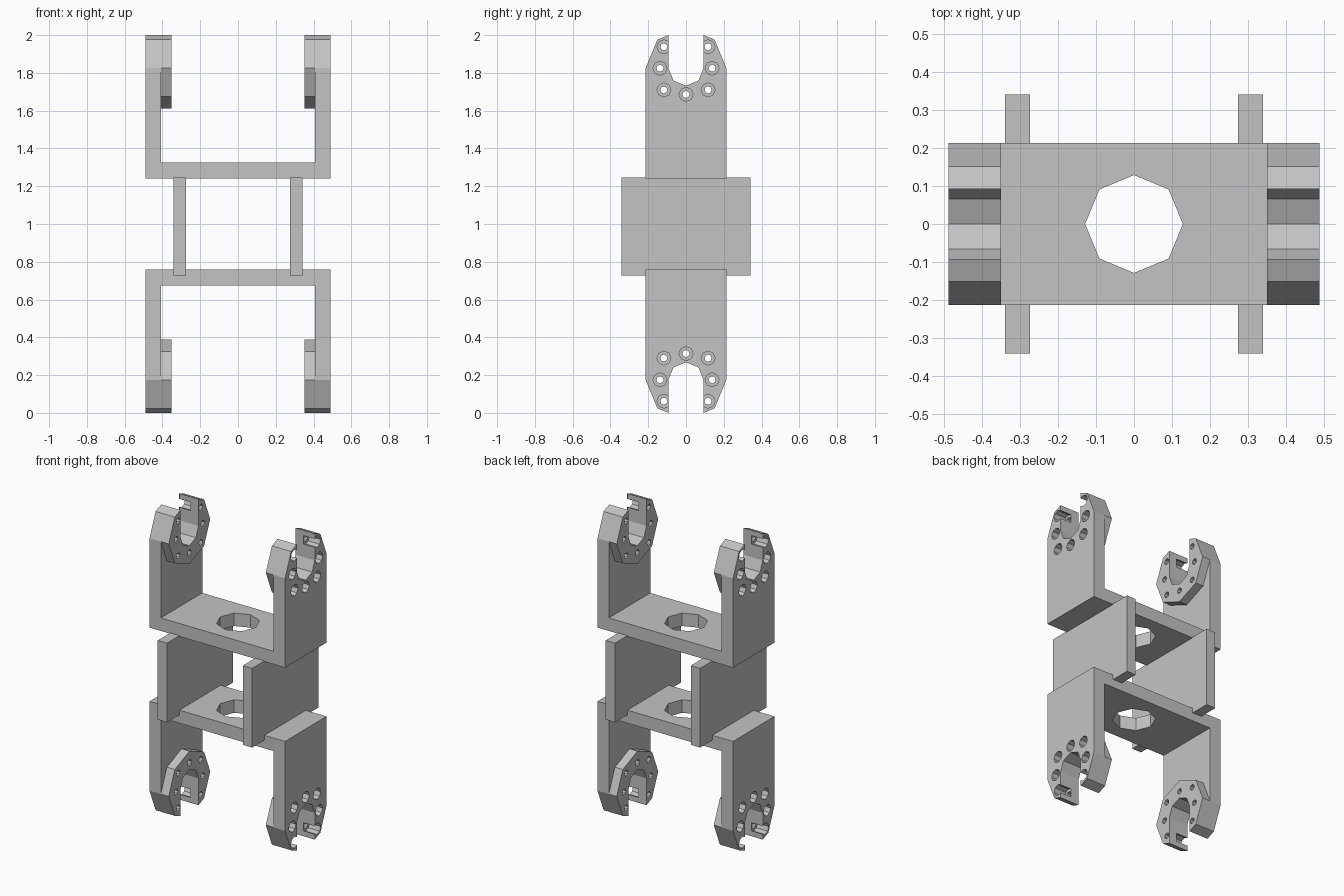
import bpy, bmesh, math

cube = bpy.data.objects.get("Cube")
if cube:
    bpy.data.objects.remove(cube, do_unlink=True)

MID = 1.0                              # height of the mirror plane
X_OUT, X_WALL, X_BOSS = 0.49, 0.408, 0.351
BASE_LOW, BASE_HIGH = 0.241, 0.326     # measured from the mirror plane
HUB, R, BORE = 0.825, 0.214, 0.093     # clip centre, outer and inner radius
DIAG = math.sqrt(0.5)

grey = bpy.data.materials.new("plain_grey")
grey.use_nodes = True
colour = (0.55, 0.55, 0.55, 1)
grey.diffuse_color = colour
grey.node_tree.nodes["Principled BSDF"].inputs["Base Color"].default_value = colour


def prism(bm, outline, axis, a, b):
    """Extrude a 2D outline along axis 0 (x) or 2 (z) from a to b."""
    def place(p, d):
        return (d, *p) if axis == 0 else (*p, d)
    low = [bm.verts.new(place(p, a)) for p in outline]
    high = [bm.verts.new(place(p, b)) for p in outline]
    bm.faces.new(low)
    bm.faces.new(high)
    for i in range(len(outline)):
        j = (i + 1) % len(outline)
        bm.faces.new((low[i], low[j], high[j], high[i]))


def make(name, prisms):
    bm = bmesh.new()
    for p in prisms:
        prism(bm, *p)
    bmesh.ops.recalc_face_normals(bm, faces=bm.faces)
    mesh = bpy.data.meshes.new(name)
    bm.to_mesh(mesh)
    bm.free()
    mesh.materials.append(grey)
    ob = bpy.data.objects.new(name, mesh)
    ob.location.z = MID
    bpy.context.collection.objects.link(ob)
    return ob


def both_sides(outlines, a, b):
    """The same outlines extruded at the left and the right."""
    return [(o, 0, s * a, s * b) for o in outlines for s in (1, -1)]


def octagon(radius, u=0, v=0):
    return [(u + radius * math.cos(k * math.pi / 4),
             v + radius * math.sin(k * math.pi / 4)) for k in range(8)]


def rectangle(u, v0, v1):
    return [(-u, v0), (u, v0), (u, v1), (-u, v1)]


def symmetric(half):
    return half + [(-y, z) for y, z in reversed(half) if y > 0]


def bake(ob, helpers):
    """Apply the modifiers and drop the helper objects."""
    bpy.context.view_layer.update()
    graph = bpy.context.evaluated_depsgraph_get()
    mesh = bpy.data.meshes.new_from_object(ob.evaluated_get(graph))
    ob.modifiers.clear()
    ob.data = mesh
    mesh.materials.clear()
    mesh.materials.append(grey)
    for p in mesh.polygons:
        p.material_index = 0
        p.use_smooth = False
    for h in helpers:
        bpy.data.objects.remove(h, do_unlink=True)


# Outlines of the open-ended clip: slot, wall and raised boss
slot = [(0, HUB - BORE), (BORE * DIAG, HUB - BORE * DIAG), (BORE, HUB),
        (BORE, 1.0), (R * DIAG, HUB + R * DIAG), (R, HUB)]
wall = symmetric(slot + [(R, BASE_LOW)])
boss = symmetric(slot + [(R * DIAG, HUB - R * DIAG), (0, HUB - R)])

# Screw positions around the clip, relative to its centre
screws = [(s * y, HUB + z) for s in (1, -1)
          for y, z in ((0.117, 0.113), (0.138, 0), (0.117, -0.115))]
screws.append((0, HUB - 0.139))

# Upper bracket, then mirrored downwards
bracket = make("brackets", [(rectangle(X_WALL, -R, R), 2, BASE_LOW, BASE_HIGH)])
steps = [
    ("side_walls", both_sides([wall], X_WALL, X_OUT), 'UNION'),
    ("clip_bosses", both_sides([boss], X_BOSS, X_WALL), 'UNION'),
    ("centre_hole", [(octagon(0.129), 2, 0.1, 0.5)], 'DIFFERENCE'),
    ("counterbores", both_sides([octagon(0.037, *c) for c in screws],
                                X_WALL, X_OUT + 0.05), 'DIFFERENCE'),
    ("screw_holes", both_sides([octagon(0.019, *c) for c in screws],
                               X_BOSS - 0.05, X_WALL + 0.04), 'DIFFERENCE'),
]
helpers = []
for name, prisms, operation in steps:
    tool = make(name, prisms)
    tool.hide_render = True
    helpers.append(tool)
    mod = bracket.modifiers.new(name, 'BOOLEAN')
    mod.operation = operation
    mod.solver = 'EXACT'
    mod.object = tool
mirror = bracket.modifiers.new("mirror_down", 'MIRROR')
mirror.use_axis = (False, False, True)
bake(bracket, helpers)

# Two upright spacer plates between the brackets
make("spacer_plates", both_sides([rectangle(0.342, -0.272, 0.246)], 0.274, 0.341))
